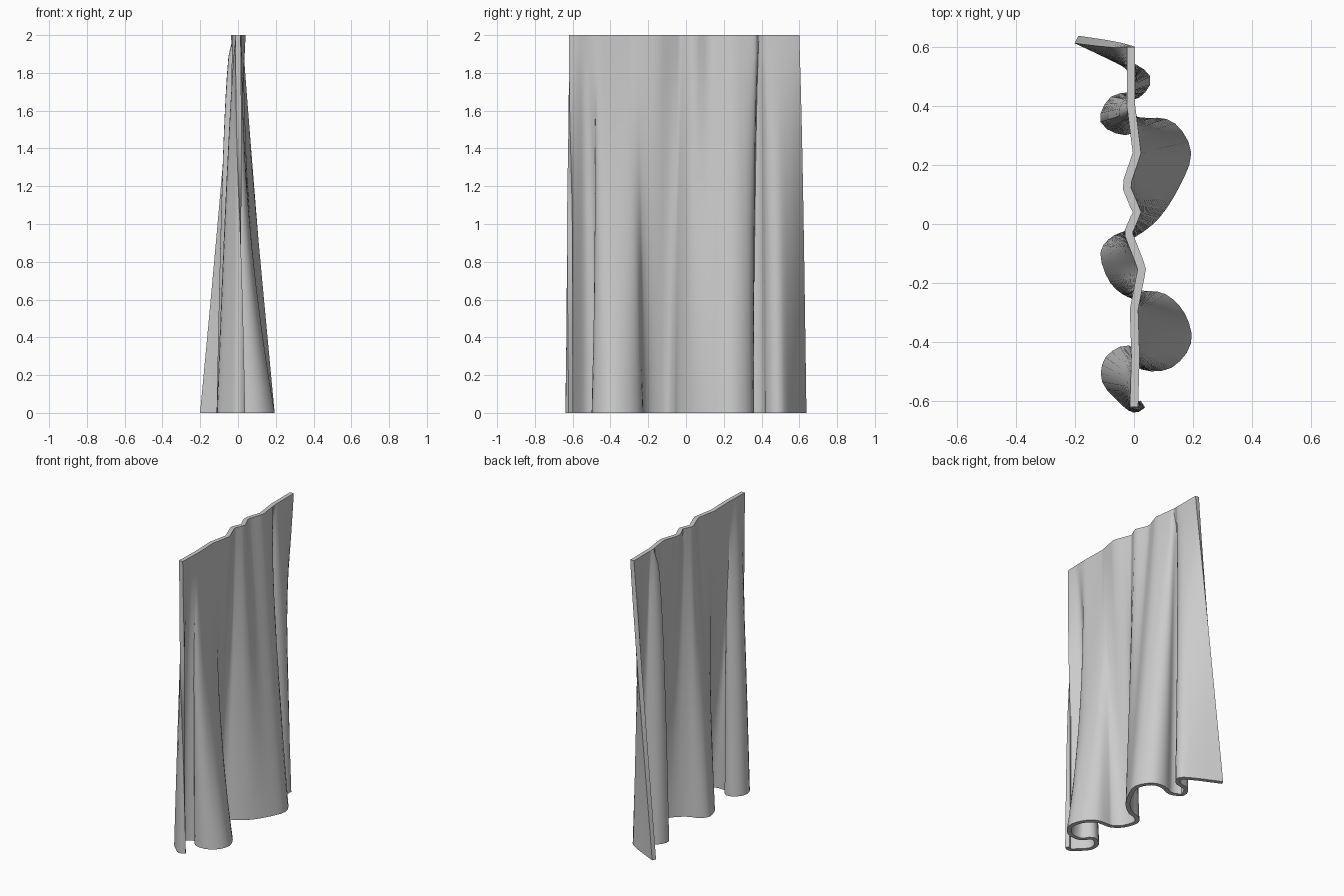
import bpy
import bmesh
from mathutils import Vector

cube = bpy.data.objects.get("Cube")
if cube:
    bpy.data.objects.remove(cube, do_unlink=True)

HEIGHT = 2.0
THICKNESS = 0.028
ROWS = 18
STEPS = 3

# Gentle ripple of the hanging edge: (x, y)
heading = [(-.01, .6), (-.01, .4), (.01, .24), (-.028, .13), (.01, .04),
           (-.02, -.03), (.027, -.15), (0, -.29), (.005, -.45), (0, -.62)]

# Deep folds of the hem: (hem x, hem y, y on the hanging edge)
folds = [(-.195, .625, .6), (-.11, .585, .57), (-.03, .545, .53), (.042, .495, .475),
         (.01, .44, .435), (-.07, .42, .41), (-.1, .35, .385), (-.03, .315, .37),
         (.05, .345, .35), (.13, .33, .3), (.18, .24, .21), (.14, .13, .12),
         (.075, .03, .04), (0, -.03, -.01), (-.06, -.05, -.05), (-.1, -.1, -.1),
         (-.07, -.19, -.18), (-.015, -.235, -.24), (.03, -.24, -.27),
         (.1, -.25, -.3), (.16, -.31, -.34), (.18, -.4, -.39), (.12, -.475, -.43),
         (.03, -.48, -.46), (-.02, -.425, -.485), (-.085, -.46, -.52),
         (-.095, -.53, -.55), (-.04, -.595, -.58), (0, -.625, -.6), (.03, -.61, -.62)]


def heading_x(y):
    """Read the ripple of the hanging edge at y."""
    for (x0, y0), (x1, y1) in zip(heading, heading[1:]):
        if y >= y1:
            return x0 + (x1 - x0) * min(1, max(0, (y0 - y) / (y0 - y1)))
    return heading[-1][0]


def smooth_path(points, steps):
    """Run a rounded curve through the points."""
    pts = [Vector(p) for p in points]
    pts = [pts[0] * 2 - pts[1]] + pts + [pts[-1] * 2 - pts[-2]]
    path = []
    for a, b, c, d in zip(pts, pts[1:], pts[2:], pts[3:]):
        for i in range(steps):
            t = i / steps
            path.append(b + (c - a) * (t / 2)
                        + (a * 2 - b * 5 + c * 4 - d) * (t * t / 2)
                        + (b * 3 - a - c * 3 + d) * (t ** 3 / 2))
    return path + [pts[-2]]


def growth(hem):
    """Some folds open high up, the front one near the hem, the rest evenly."""
    rate = 0
    if hem.x < 0 and .2 < hem.y < .48:
        rate = 6.5
    elif hem.x < 0 and hem.y < -.4:
        rate = 3
    elif hem.x > 0 and hem.y < -.2:
        rate = 5
    return 1.05 + rate * hem.x


def cloth_section(path, z):
    """Outline of the cloth at height z: one face, then back along the other."""
    line = []
    for p in path:
        hem = Vector((p.x, p.y))
        edge = Vector((heading_x(p.z), p.z))
        line.append(edge.lerp(hem, (1 - z / HEIGHT) ** growth(hem)))
    near, far = [], []
    for i, p in enumerate(line):
        along = (line[min(i + 1, len(line) - 1)] - line[max(i - 1, 0)]).normalized()
        side = Vector((-along.y, along.x)) * (THICKNESS / 2)
        near.append((*(p + side), z))
        far.append((*(p - side), z))
    return near + far[::-1]


# Loft the cloth from hem to hanging edge
path = smooth_path(folds, STEPS)
bm = bmesh.new()
rings = [[bm.verts.new(co) for co in cloth_section(path, HEIGHT * r / ROWS)]
         for r in range(ROWS + 1)]
count = len(rings[0])
for low, high in zip(rings, rings[1:]):
    for i in range(count):
        j = (i + 1) % count
        bm.faces.new((low[i], low[j], high[j], high[i]))

# Close the hem and the hanging edge
for ring in (rings[0], rings[-1]):
    for i in range(count // 2 - 1):
        bm.faces.new((ring[i], ring[i + 1], ring[count - 2 - i], ring[count - 1 - i]))
bmesh.ops.recalc_face_normals(bm, faces=bm.faces)

mesh = bpy.data.meshes.new("curtain")
bm.to_mesh(mesh)
bm.free()
curtain = bpy.data.objects.new("curtain", mesh)
bpy.context.collection.objects.link(curtain)

# Plain grey fabric
fabric = bpy.data.materials.new("grey fabric")
fabric.use_nodes = True
grey = (0.6, 0.6, 0.6, 1)
fabric.diffuse_color = grey
fabric.node_tree.nodes["Principled BSDF"].inputs["Base Color"].default_value = grey
mesh.materials.append(fabric)

bpy.ops.object.select_all(action="DESELECT")
curtain.select_set(True)
bpy.context.view_layer.objects.active = curtain
bpy.ops.object.shade_smooth_by_angle(angle=0.9)
